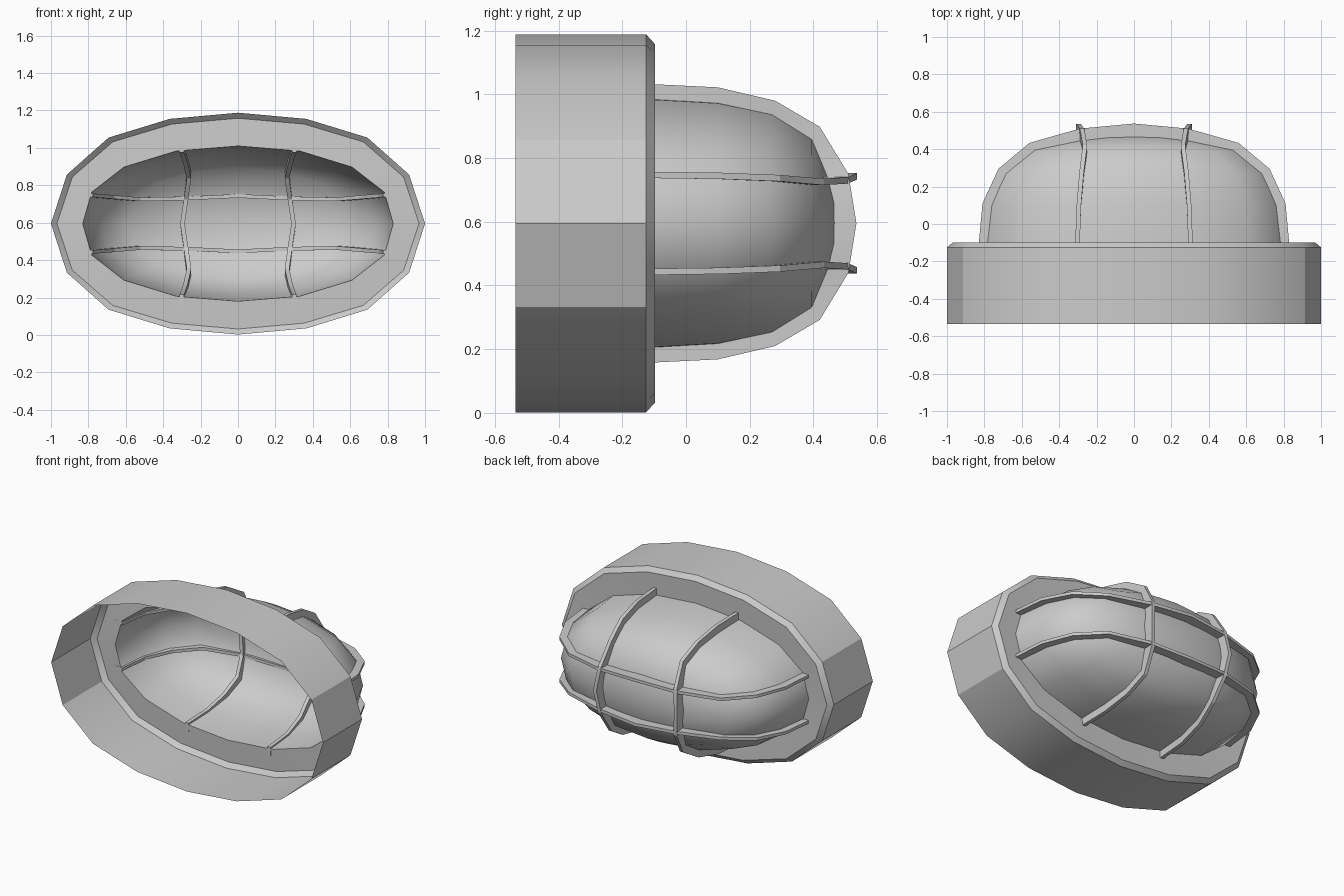
import bpy, bmesh, math
from mathutils import Vector

if "Cube" in bpy.data.objects:
    bpy.data.objects.remove(bpy.data.objects["Cube"])

CZ = 0.595  # height of the fixture's axis


def finish(bm, name, angle):
    bmesh.ops.remove_doubles(bm, verts=bm.verts, dist=0.0005)
    bmesh.ops.recalc_face_normals(bm, faces=bm.faces)
    me = bpy.data.meshes.new(name)
    bm.to_mesh(me)
    bm.free()
    ob = bpy.data.objects.new(name, me)
    bpy.context.collection.objects.link(ob)
    bpy.ops.object.select_all(action='DESELECT')
    ob.select_set(True)
    bpy.context.view_layer.objects.active = ob
    bpy.ops.object.shade_smooth_by_angle(angle=math.radians(angle))
    return ob


def oval(quarter):
    """Mirror five quarter points into a 16-sided outline."""
    q = quarter
    half = q + [(-x, z) for x, z in q[-2::-1]]
    return half + [(-x, -z) for x, z in half[1:-1]]


def loft(bm, loops):
    rows = [[bm.verts.new((x, y, CZ + z)) for x, z in pts] for pts, y in loops]
    n = len(rows[0])
    for a, b in zip(rows, rows[1:]):
        for i in range(n):
            j = (i + 1) % n
            bm.faces.new((a[i], a[j], b[j], b[i]))
    return rows


def scaled(pts, sx, sz):
    return [(x * sx, z * sz) for x, z in pts]


outer = oval([(1.0, 0), (0.915, 0.262), (0.692, 0.46), (0.365, 0.56), (0, 0.593)])
opening = oval([(0.83, 0), (0.782, 0.168), (0.61, 0.302), (0.33, 0.388), (0, 0.415)])

# open-backed housing with a chamfered rim and inner flange
bm = bmesh.new()
loft(bm, [(outer, -0.535), (outer, -0.125),
          (scaled(outer, 0.968, 0.95), -0.098), (opening, -0.105)])
finish(bm, "housing", 30)

# domed lens
bm = bmesh.new()
rings = [(1, -0.105), (0.97, 0.1), (0.88, 0.27), (0.71, 0.395), (0.38, 0.465)]
rows = loft(bm, [(scaled(opening, s, s), y) for s, y in rings])
tip = bm.verts.new((0, 0.488, CZ))
for i in range(16):
    bm.faces.new((rows[-1][i], rows[-1][(i + 1) % 16], tip))
finish(bm, "lens", 40)


def guard_bar(name, outside, inside, drift, side, vertical, w=0.012):
    """Rectangular bar over the lens; paths are (along, y), drift is sideways."""
    def full(p):
        return [(-a, y) for a, y in p] + [(a, y) for a, y in p[-2::-1]]
    d = drift + drift[-2::-1]
    bm = bmesh.new()
    sections = []
    for (ao, yo), (ai, yi), t in zip(full(outside), full(inside), d):
        sec = []
        for a, y, off in ((ao, yo, -w), (ao, yo, w), (ai, yi, w), (ai, yi, -w)):
            s = side * (t + off)
            sec.append(bm.verts.new((s, y, CZ + a) if vertical else (a, y, CZ + s)))
        sections.append(sec)
    for a, b in zip(sections, sections[1:]):
        for i in range(4):
            j = (i + 1) % 4
            bm.faces.new((a[i], a[j], b[j], b[i]))
    bm.faces.new(sections[0])
    bm.faces.new(sections[-1])
    finish(bm, name, 20)


# wire guard: two upright and two level bars
up_out = [(0.437, -0.105), (0.427, 0.1), (0.385, 0.28), (0.303, 0.42), (0.155, 0.51), (0, 0.535)]
up_in = [(0.38, -0.105), (0.367, 0.095), (0.32, 0.25), (0.24, 0.365), (0.13, 0.435), (0, 0.452)]
up_drift = [0.302, 0.295, 0.28, 0.262, 0.278, 0.297]
lv_out = [(0.83, -0.105), (0.81, 0.11), (0.725, 0.295), (0.56, 0.433), (0.29, 0.51), (0, 0.537)]
lv_in = [(0.775, -0.105), (0.75, 0.1), (0.66, 0.26), (0.52, 0.375), (0.27, 0.442), (0, 0.458)]
lv_drift = [0.152, 0.149, 0.142, 0.13, 0.135, 0.148]
for side, tag in ((-1, "a"), (1, "b")):
    guard_bar("upright_guard_bar_" + tag, up_out, up_in, up_drift, side, True)
    guard_bar("level_guard_bar_" + tag, lv_out, lv_in, lv_drift, side, False, 0.01)
